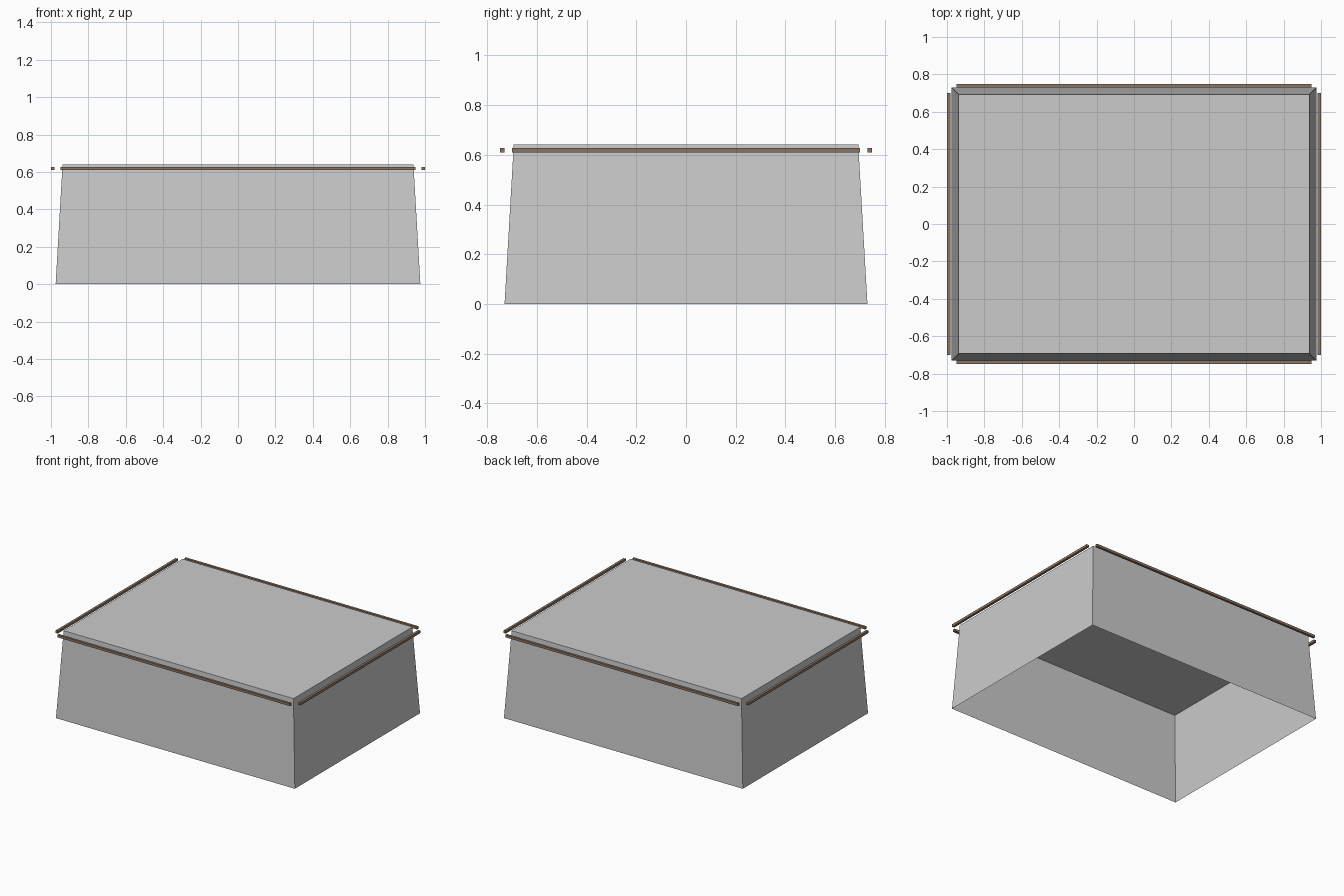
import bpy, bmesh

if "Cube" in bpy.data.objects:
    bpy.data.objects.remove(bpy.data.objects["Cube"])

def material(name, rgb):
    m = bpy.data.materials.new(name)
    m.diffuse_color = (*rgb, 1)
    m.use_nodes = True
    m.node_tree.nodes["Principled BSDF"].inputs["Base Color"].default_value = m.diffuse_color
    return m

grey = material("light grey", (0.60, 0.60, 0.60))
brown = material("dull brown", (0.26, 0.18, 0.13))

def add_object(name, bm, mat):
    mesh = bpy.data.meshes.new(name)
    bm.to_mesh(mesh)
    bm.free()
    mesh.materials.append(mat)
    ob = bpy.data.objects.new(name, mesh)
    bpy.context.collection.objects.link(ob)
    return ob

# Tapered cover: thin walls and a closed top, open underneath
H = 0.641
bm = bmesh.new()
bmesh.ops.create_cube(bm, size=2)
for v in bm.verts:
    top = v.co.z > 0
    v.co.x *= 0.938 if top else 0.975
    v.co.y *= 0.693 if top else 0.73
    v.co.z = H if top else 0
floor = [f for f in bm.faces if f.normal.z < -0.9]
bmesh.ops.delete(bm, geom=floor, context='FACES_ONLY')
add_object("tapered_cover", bm, grey)

# Square rails hanging just outside the upper edge of each wall
T, Z = 0.018, 0.619

def rail(name, center, size):
    bm = bmesh.new()
    bmesh.ops.create_cube(bm, size=1)
    bmesh.ops.scale(bm, vec=size, verts=bm.verts)
    bmesh.ops.translate(bm, vec=center, verts=bm.verts)
    add_object(name, bm, brown)

for s, fb, lr in ((-1, "front", "left"), (1, "back", "right")):
    rail(fb + "_rail", (0, s * 0.74, Z), (1.90, T, T))
    rail(lr + "_rail", (s * 0.991, 0, Z), (T, 1.40, T))
